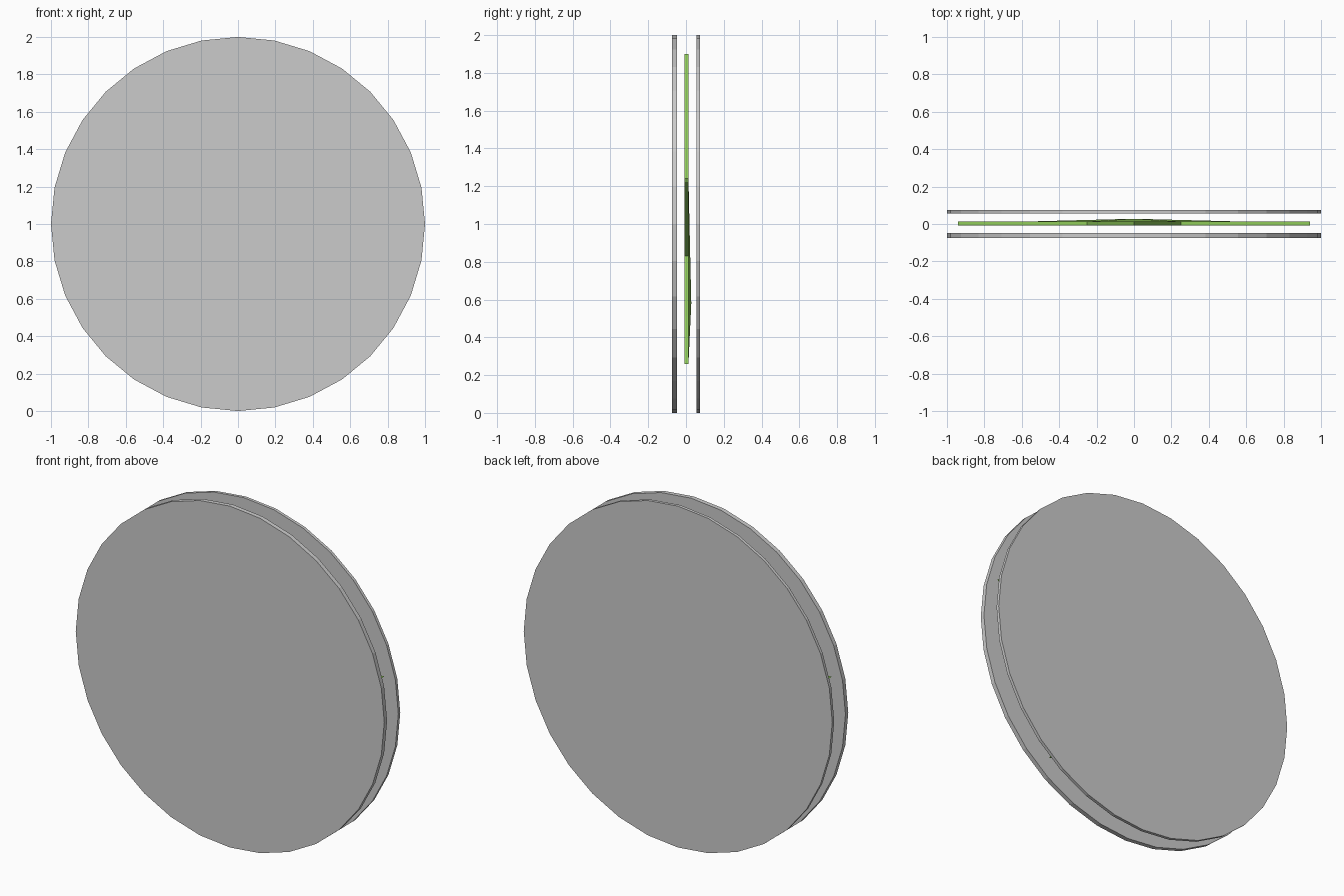
import bpy, bmesh, math

if "Cube" in bpy.data.objects:
    bpy.data.objects.remove(bpy.data.objects["Cube"])

def disc(name, y0, y1):
    # 32-sided upright plate between two depths
    bpy.ops.mesh.primitive_cylinder_add(vertices=32, radius=1, depth=y1 - y0,
                                        location=(0, (y0 + y1) / 2, 1),
                                        rotation=(math.pi / 2, 0, 0))
    bpy.context.object.name = name

disc("front_disc", -0.074, -0.048)
disc("back_disc", 0.056, 0.074)

# Star outline: apex, right side downwards, notch, then the mirrored left side
right = [(0.25, 1.24), (0.94, 1.22), (0.38, 0.83), (0.48, 0.51), (0.58, 0.26)]
outline = [(0, 1.9)] + right + [(0, 0.58)] + [(-x, z) for x, z in reversed(right)]
n, notch = len(outline), 6

bm = bmesh.new()
front = [bm.verts.new((x, -0.008, z)) for x, z in outline]
back = [bm.verts.new((x, 0.028 if i == notch else 0.013, z))
        for i, (x, z) in enumerate(outline)]
bm.faces.new(front)
for i in range(n):
    j = (i + 1) % n
    bm.faces.new((front[i], front[j], back[j], back[i]))

# Back of the star: flat arms, with the middle rising to the notch
for a, b, c in [(1, 2, 3), (6, 1, 3), (6, 3, 4), (6, 4, 5)]:
    bm.faces.new((back[a], back[b], back[c]))
    bm.faces.new([back[(n - k) % n] for k in (a, b, c)])
bm.faces.new((back[0], back[1], back[n - 1]))
bm.faces.new((back[6], back[1], back[n - 1]))
bmesh.ops.recalc_face_normals(bm, faces=bm.faces)

mesh = bpy.data.meshes.new("star")
bm.to_mesh(mesh)
bm.free()
star = bpy.data.objects.new("star", mesh)
bpy.context.collection.objects.link(star)

green = bpy.data.materials.new("green")
green.diffuse_color = (0.28, 0.6, 0.1, 1)
green.use_nodes = True
green.node_tree.nodes["Principled BSDF"].inputs["Base Color"].default_value = green.diffuse_color
mesh.materials.append(green)
